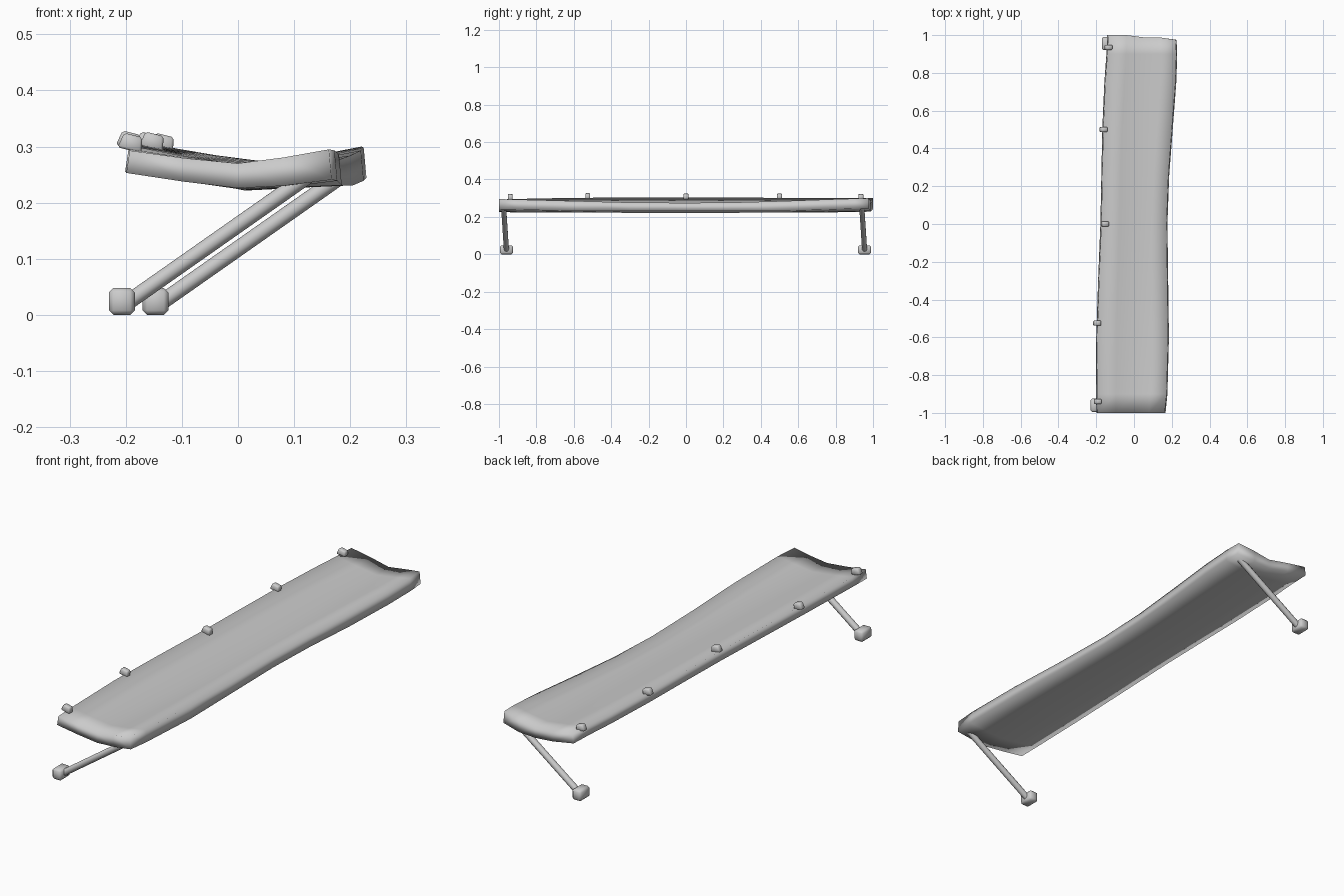
import bpy, bmesh, math
from mathutils import Vector, Matrix

if "Cube" in bpy.data.objects:
    bpy.data.objects.remove(bpy.data.objects["Cube"])


def finish(name, bm, angle=None):
    bmesh.ops.recalc_face_normals(bm, faces=bm.faces[:])
    me = bpy.data.meshes.new(name)
    bm.to_mesh(me)
    bm.free()
    ob = bpy.data.objects.new(name, me)
    bpy.context.collection.objects.link(ob)
    bpy.context.view_layer.objects.active = ob
    ob.select_set(True)
    if angle is None:
        bpy.ops.object.shade_smooth()
    else:
        bpy.ops.object.shade_smooth_by_angle(angle=math.radians(angle))
    ob.select_set(False)
    return ob


# Canopy stations: y, left x, right x, left z, middle z, right z (top face)
STATIONS = [
    (-1.00, -.193, .162, .293, .270, .295),
    (-0.90, -.195, .172, .296, .268, .293),
    (-0.60, -.194, .180, .302, .267, .285),
    (-0.30, -.184, .176, .303, .266, .277),
    (0.00, -.172, .172, .303, .266, .275),
    (0.25, -.167, .181, .303, .266, .277),
    (0.50, -.162, .200, .302, .267, .284),
    (0.75, -.151, .219, .301, .268, .293),
    (0.90, -.140, .224, .301, .270, .298),
    (1.00, -.136, .220, .301, .272, .300),
]


def canopy():
    bm = bmesh.new()
    rings = []
    for y, xl, xr, zl, zm, zr in STATIONS:
        xm = (xl + xr) / 2 + .015
        yr = y - .025 if y == 1 else y
        ym = (y + yr) / 2
        pts = [(xl, y, zl), ((xl + xm) / 2, y, (zl + zm) / 2 - .002), (xm, ym, zm),
               ((xr + xm) / 2, ym, (zr + zm) / 2 - .002), (xr, yr, zr)]
        low = [(xl - .006, y, zl - .040), ((xl + xm) / 2, y, (zl + zm) / 2 - .044),
               (xm, ym, zm - .044), ((xr + xm) / 2, ym, zm - .040),
               (xr + .005, yr, max(zr - .054, .231))]
        rings.append([bm.verts.new(p) for p in pts + low[::-1]])
    for a, b in zip(rings, rings[1:]):
        for i in range(10):
            j = (i + 1) % 10
            bm.faces.new((a[i], a[j], b[j], b[i]))
    for r in (rings[0], rings[-1]):
        for i in range(4):
            bm.faces.new((r[i], r[i + 1], r[8 - i], r[9 - i]))
    finish("canopy", bm)


# Tapered, bevelled block used for feet and clips
def block(name, centre, size, taper=1.0, tilt=0.0, bevel=.006):
    bm = bmesh.new()
    bmesh.ops.create_cube(bm, size=1)
    for v in bm.verts:
        if v.co.z > 0:
            v.co.x *= taper
        v.co = Vector(v.co[i] * size[i] for i in range(3))
    bmesh.ops.bevel(bm, geom=bm.edges[:], offset=bevel, segments=1, affect='EDGES')
    bm.transform(Matrix.Translation(centre) @ Matrix.Rotation(tilt, 4, 'Y'))
    finish(name, bm, 50)


def rod(name, a, b, radius):
    a, b = Vector(a), Vector(b)
    d = b - a
    bm = bmesh.new()
    bmesh.ops.create_cone(bm, cap_ends=True, segments=10, radius1=radius,
                          radius2=radius, depth=d.length)
    bm.transform(Matrix.Translation((a + b) / 2) @ d.to_track_quat('Z', 'Y').to_matrix().to_4x4())
    finish(name, bm, 50)


canopy()

# Slanted support arms with block feet
for side, x, y0, y1 in (("front", -.207, -.96, -.975), ("back", -.147, .955, .94)):
    rod(side + "_support_arm", (x + .01, y0, .022), (x + .335, y1, .25), .014)
    block(side + "_foot", (x, y0, .024), (.046, .07, .048), bevel=.008)

# Clips along the left edge
for i, (x, y, z) in enumerate([(-.190, -.94, .307), (-.193, -.525, .311), (-.152, 0, .309),
                               (-.160, .5, .309), (-.134, .935, .307)]):
    block("edge_clip_%d" % (i + 1), (x, y, z), (.044, .026, .028), .75, math.radians(14), .004)
